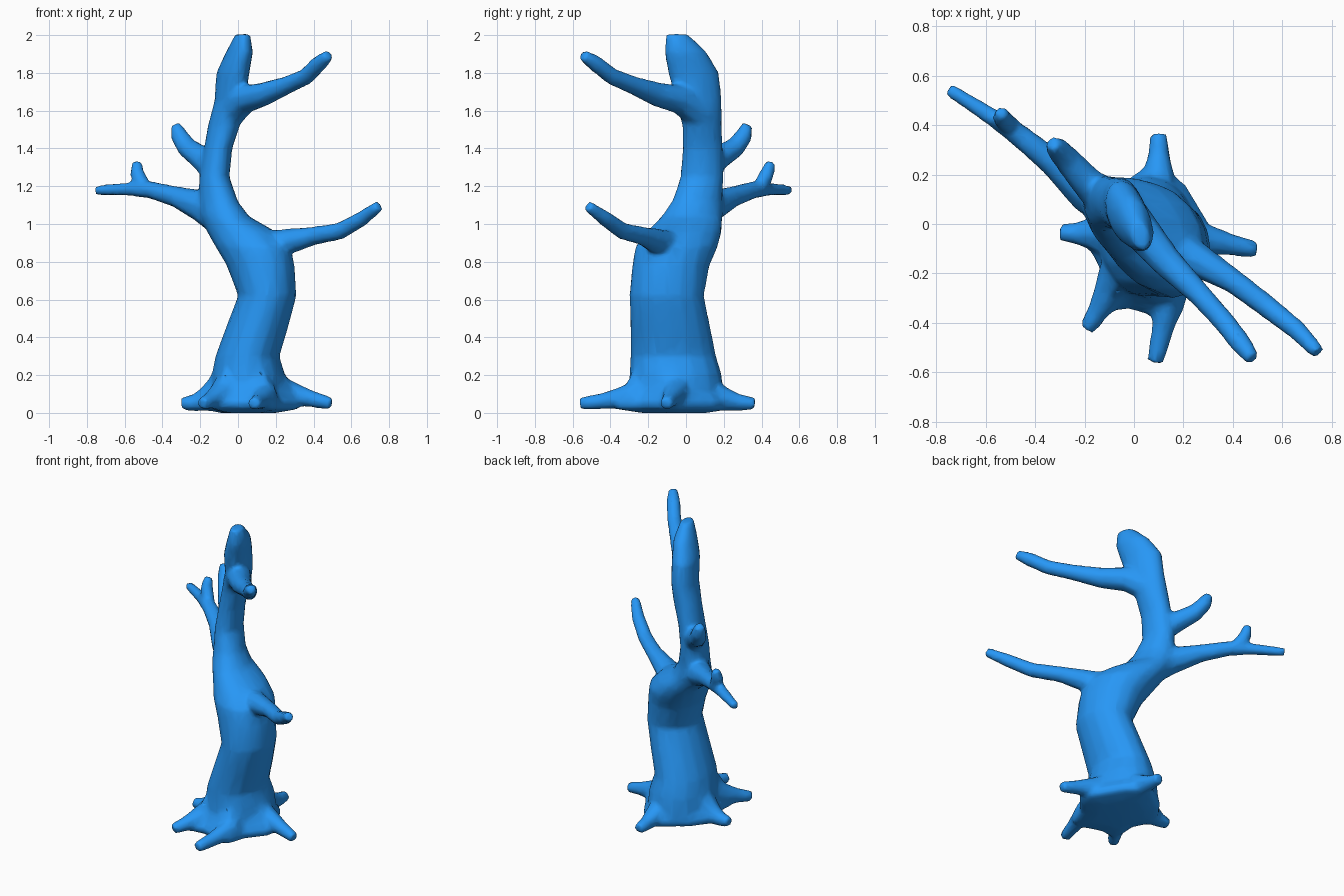
import bpy, bmesh
from math import cos, sin, pi, radians
from mathutils import Vector

bm = bmesh.new()


def loft(rings):
    """Closed skin through a list of equal-sized rings of points."""
    vs = [[bm.verts.new(p) for p in r] for r in rings]
    n = len(vs[0])
    for a, b in zip(vs, vs[1:]):
        for i in range(n):
            j = (i + 1) % n
            bm.faces.new((a[i], a[j], b[j], b[i]))
    bm.faces.new(vs[0][::-1])
    bm.faces.new(vs[-1])


def limb(path, sides=8):
    """Tapered tube along (x, y, z, radius) points."""
    pts = [Vector(p[:3]) for p in path]
    rings, side, prev = [], None, None
    for i, p in enumerate(pts):
        d = (pts[min(i + 1, len(pts) - 1)] - pts[max(i - 1, 0)]).normalized()
        if side is None:
            side = d.orthogonal().normalized()
        else:
            side = prev.rotation_difference(d) @ side
        prev = d
        up = d.cross(side)
        r = path[i][3]
        rings.append([p + r * (cos(2 * pi * k / sides) * side + sin(2 * pi * k / sides) * up)
                      for k in range(sides)])
    loft(rings)


# Trunk: z, x min, x max, y min, y max, diagonal skew in degrees
trunk = [
    (0.03, -0.15, 0.22, -0.28, 0.18, 0),
    (0.08, -0.15, 0.26, -0.30, 0.20, 0),
    (0.20, -0.14, 0.25, -0.30, 0.19, 0),
    (0.30, -0.12, 0.22, -0.295, 0.16, 0),
    (0.45, -0.065, 0.265, -0.295, 0.13, 0),
    (0.62, 0.00, 0.31, -0.30, 0.095, 0),
    (0.78, -0.06, 0.30, -0.285, 0.125, -5),
    (0.88, -0.12, 0.28, -0.27, 0.17, -10),
    (0.96, -0.165, 0.20, -0.21, 0.19, -15),
    (1.04, -0.20, 0.06, -0.13, 0.195, -15),
    (1.12, -0.21, 0.00, -0.075, 0.195, -15),
    (1.25, -0.205, -0.045, -0.03, 0.20, -5),
    (1.40, -0.18, -0.03, -0.018, 0.195, -5),
    (1.52, -0.16, 0.01, -0.02, 0.19, -8),
    (1.65, -0.125, 0.04, -0.05, 0.19, -12),
    (1.80, -0.115, 0.06, -0.095, 0.175, -18),
    (1.91, -0.065, 0.08, -0.115, 0.11, -18),
    (2.005, -0.015, 0.065, -0.105, 0.01, -15),
]
rings = []
for z, x0, x1, y0, y1, skew in trunk:
    rings.append([((x0 + x1) / 2 + (x1 - x0) / 2 * cos(t),
                   (y0 + y1) / 2 + (y1 - y0) / 2 * sin(t + radians(skew)), z)
                  for t in (2 * pi * k / 16 for k in range(16))])
loft(rings)

# Branches: lower right, upper right, long left, its twig, short left
limb([(0.10, -0.06, 0.85, 0.12), (0.23, -0.13, 0.90, 0.075), (0.40, -0.23, 0.937, 0.051),
      (0.54, -0.335, 0.962, 0.047), (0.66, -0.43, 1.03, 0.042), (0.745, -0.52, 1.095, 0.031)])
limb([(-0.06, 0.08, 1.58, 0.09), (0.03, -0.03, 1.66, 0.08), (0.13, -0.15, 1.685, 0.066),
      (0.26, -0.28, 1.735, 0.05), (0.36, -0.39, 1.78, 0.046), (0.43, -0.48, 1.85, 0.045),
      (0.48, -0.545, 1.895, 0.032)])
limb([(-0.09, 0.09, 1.03, 0.10), (-0.19, 0.13, 1.095, 0.088), (-0.33, 0.25, 1.145, 0.057),
      (-0.46, 0.355, 1.18, 0.048), (-0.57, 0.43, 1.185, 0.038), (-0.75, 0.545, 1.178, 0.028)])
limb([(-0.49, 0.385, 1.18, 0.042), (-0.535, 0.43, 1.27, 0.04), (-0.535, 0.45, 1.33, 0.028)])
limb([(-0.12, 0.10, 1.29, 0.08), (-0.20, 0.18, 1.355, 0.066), (-0.27, 0.26, 1.405, 0.056),
      (-0.31, 0.305, 1.465, 0.049), (-0.33, 0.325, 1.525, 0.03)])

# Roots: flared at the trunk, thin at the tip
c = Vector((0.04, -0.05))
for mid, tip, z in [((0.10, 0.19), (0.10, 0.365), 0.075), ((0.28, -0.06), (0.495, -0.105), 0.10),
                    ((0.145, -0.30), (0.085, -0.56), 0.085), ((-0.10, -0.28), (-0.19, -0.425), 0.09),
                    ((-0.17, -0.04), (-0.30, -0.035), 0.07)]:
    m, e = Vector(mid), Vector(tip)
    a, b = c.lerp(m, 0.5), m.lerp(e, 0.5)
    limb([(*a, 0.13, 0.11), (*m, z, 0.068), (*b, z * 0.75, 0.046), (*e, 0.048, 0.035)])

# Webbed skirt between the roots
web = [(0.10, 0.25), (0.21, 0.16), (0.33, -0.04), (0.33, -0.13), (0.23, -0.25), (0.19, -0.38),
       (0.09, -0.38), (-0.02, -0.345), (-0.13, -0.36), (-0.15, -0.28), (-0.14, -0.18),
       (-0.20, -0.07), (-0.20, 0.0), (-0.11, 0.12), (0.04, 0.23)]
loft([[(*c.lerp(Vector(p), s), z) for p in web]
      for z, s in [(0.0, 0.55), (0.02, 0.95), (0.06, 1.0), (0.10, 0.9), (0.24, 0.65)]])

bmesh.ops.recalc_face_normals(bm, faces=bm.faces)
mesh = bpy.data.meshes.new("bare_tree")
bm.to_mesh(mesh)
bm.free()
tree = bpy.data.objects.new("bare_tree", mesh)
bpy.context.collection.objects.link(tree)

# Fuse limbs and trunk into one soft skin
fuse = tree.modifiers.new("fuse", 'REMESH')
fuse.mode = 'VOXEL'
fuse.voxel_size = 0.013
fuse.use_smooth_shade = True
soft = tree.modifiers.new("soften", 'SMOOTH')
soft.factor = 0.5
soft.iterations = 8
thin = tree.modifiers.new("simplify", 'DECIMATE')
thin.ratio = 0.15

# Blue bark
bark = bpy.data.materials.new("bark")
bark.diffuse_color = (0.02, 0.31, 0.92, 1)
mesh.materials.append(bark)
